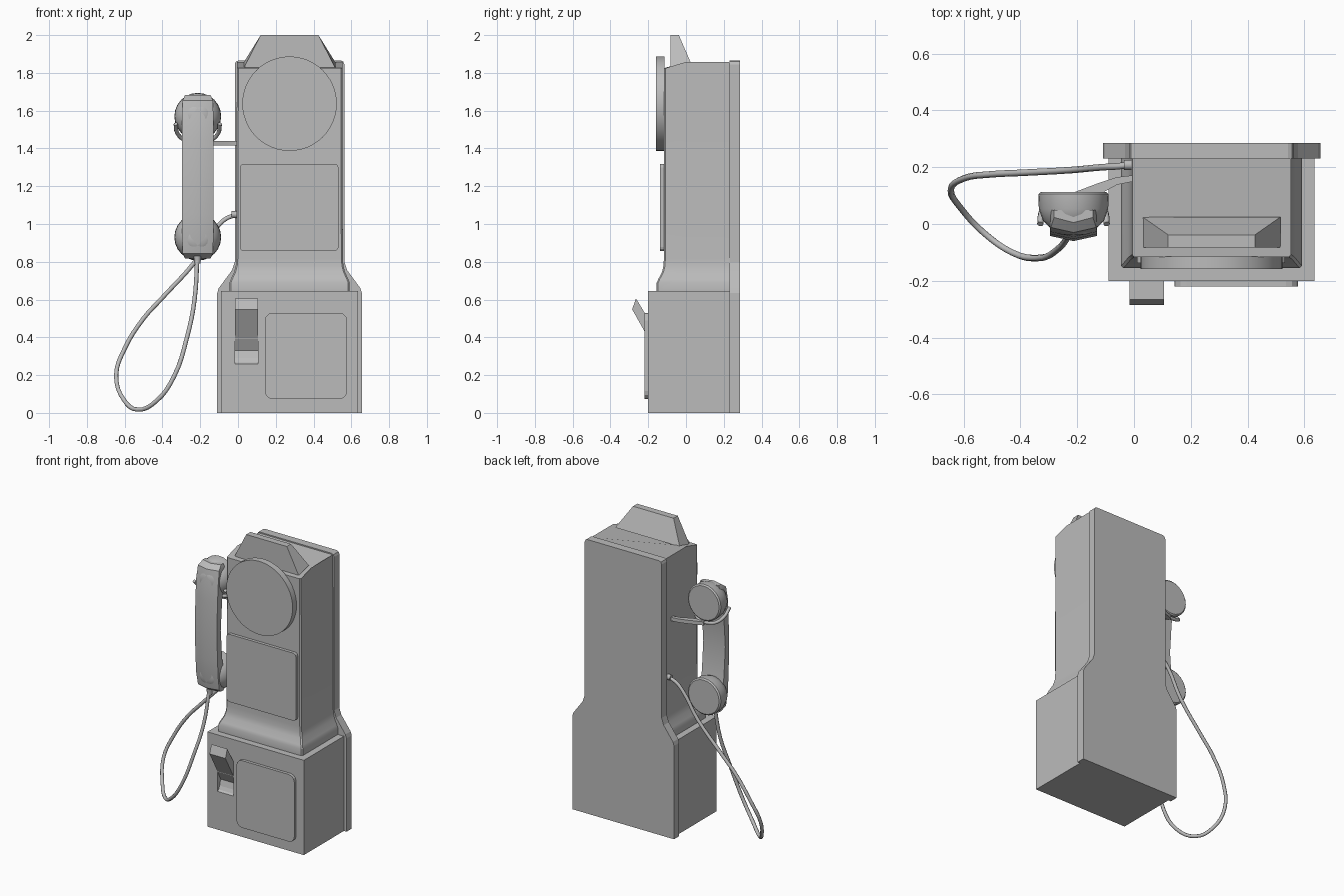
import bpy, bmesh, math
from mathutils import Vector

cube = bpy.data.objects.get("Cube")
if cube:
    bpy.data.objects.remove(cube, do_unlink=True)

CX = 0.273  # centre line of the cabinet

grey = bpy.data.materials.new("plain grey")
grey.use_nodes = True
grey.diffuse_color = (0.5, 0.5, 0.5, 1)
grey.node_tree.nodes["Principled BSDF"].inputs["Base Color"].default_value = (0.5, 0.5, 0.5, 1)


def finish(name, bm, smooth=None):
    bmesh.ops.recalc_face_normals(bm, faces=bm.faces)
    mesh = bpy.data.meshes.new(name)
    bm.to_mesh(mesh)
    bm.free()
    mesh.materials.append(grey)
    ob = bpy.data.objects.new(name, mesh)
    bpy.context.collection.objects.link(ob)
    if smooth:
        bpy.ops.object.select_all(action="DESELECT")
        ob.select_set(True)
        bpy.context.view_layer.objects.active = ob
        bpy.ops.object.shade_smooth_by_angle(angle=math.radians(smooth))
    return ob


def loft(name, rings, smooth=None):
    """Closed solid through rings with equal point counts."""
    bm = bmesh.new()
    loops = [[bm.verts.new(p) for p in ring] for ring in rings]
    n = len(loops[0])
    for a, b in zip(loops, loops[1:]):
        for i in range(n):
            bm.faces.new((a[i], a[(i + 1) % n], b[(i + 1) % n], b[i]))
    bm.faces.new(loops[0])
    bm.faces.new(loops[-1])
    return finish(name, bm, smooth)


def front_plate(name, outline, y0, y1):
    return loft(name, [[(x, y, z) for x, z in outline] for y in (y0, y1)])


def side_prism(name, outline, x0, x1, smooth=None):
    return loft(name, [[(x, y, z) for y, z in outline] for x in (x0, x1)], smooth)


def rounded(x0, x1, z0, z1, r, steps):
    pts = []
    corners = ((x1 - r, z1 - r), (x0 + r, z1 - r), (x0 + r, z0 + r), (x1 - r, z0 + r))
    for q, (x, z) in enumerate(corners):
        for s in range(steps + 1):
            a = math.pi / 2 * (q + s / steps)
            pts.append((x + r * math.cos(a), z + r * math.sin(a)))
    return pts


def tube(name, points, radius, sides=2):
    cu = bpy.data.curves.new(name, "CURVE")
    cu.dimensions = "3D"
    cu.bevel_depth = radius
    cu.bevel_resolution = sides
    cu.resolution_u = 4
    cu.use_fill_caps = True
    sp = cu.splines.new("BEZIER")
    sp.bezier_points.add(len(points) - 1)
    for bp, p in zip(sp.bezier_points, points):
        bp.co = p
        bp.handle_left_type = bp.handle_right_type = "AUTO"
    cu.materials.append(grey)
    ob = bpy.data.objects.new(name, cu)
    bpy.context.collection.objects.link(ob)
    return ob


def lathe(name, profile, centre, axis, sides=24, smooth=35):
    """Rings of (offset along axis, radius)."""
    turn = Vector(axis).to_track_quat("Z", "Y")
    rings = []
    for d, r in profile:
        rings.append([Vector(centre) + turn @ Vector((
            r * math.cos(2 * math.pi * i / sides), r * math.sin(2 * math.pi * i / sides), d))
            for i in range(sides)])
    return loft(name, rings, smooth)


# Back plate with flared shoulders
half = [(0.383, 0), (0.383, 0.635), (0.375, 0.66), (0.305, 0.755), (0.29, 0.80),
        (0.29, 1.845), (0.284, 1.86), (0.27, 1.866)]
front_plate("back_plate", [(CX + w, z) for w, z in half]
            + [(CX - w, z) for w, z in reversed(half)], 0.23, 0.286)

# Lower cabinet with coin pocket
lower = side_prism("lower_cabinet", [(-0.2, 0), (0.23, 0), (0.23, 0.645), (-0.2, 0.645)], -0.09, 0.636)
pocket = side_prism("pocket_cutter", [(-0.25, 0.26), (-0.2, 0.26), (-0.187, 0.268), (-0.176, 0.29),
                                      (-0.165, 0.33), (-0.203, 0.40), (-0.25, 0.40)], -0.015, 0.105)
pocket.hide_render = True
pocket.hide_set(True)
cut = lower.modifiers.new("coin pocket", "BOOLEAN")
cut.object = pocket
cut.operation = "DIFFERENCE"
cut.solver = "EXACT"
side_prism("coin_return_flap", [(-0.285, 0.548), (-0.265, 0.606), (-0.195, 0.49), (-0.195, 0.388)],
           -0.015, 0.105)

# Upper body: concave skirt rising to a straight case with a sloping brow
rings = []
for w, y, z in ((0.318, -0.155, 0.645), (0.318, -0.155, 0.69), (0.310, -0.146, 0.71),
                (0.294, -0.127, 0.745), (0.285, -0.119, 0.78), (0.282, -0.117, 0.82),
                (0.279, -0.117, None)):
    b = 0.008
    ring = [(CX - w, 0.23), (CX - w, 0.0), (CX - w, y + b), (CX - w + b, y),
            (CX + w - b, y), (CX + w, y + b), (CX + w, 0.0), (CX + w, 0.23)]
    rings.append([(px, py, z or (1.858 if py > -0.01 else 1.825)) for px, py in ring])
loft("upper_body", rings, 30)

# Top hood
loft("top_hood", [[(CX - w, f, z0), (CX + w, f, z0), (CX + w, b, z1), (CX - w, b, z1)]
                  for w, f, b, z0, z1 in ((0.243, -0.083, 0.025, 1.825, 1.855),
                                          (0.153, -0.083, -0.038, 2.0, 2.0))])

# Dial and front panels
lathe("dial", [(0, 0.25), (0.044, 0.25)], (CX, -0.115, 1.637), (0, -1, 0), 48)
front_plate("middle_panel", rounded(0.01, 0.532, 0.858, 1.318, 0.02, 3), -0.138, -0.11)
front_plate("lower_panel", rounded(0.142, 0.578, 0.073, 0.53, 0.042, 3), -0.22, -0.195)

# Handset grip: bowed sweep with a faceted front
HX = -0.213
rings = []
for z, front, back, w in ((0.818, 0.005, 0.05, 0.068), (0.845, -0.03, 0.05, 0.08),
                          (0.93, -0.045, 0.04, 0.083), (1.05, -0.053, 0.015, 0.083),
                          (1.25, -0.06, 0.0, 0.083), (1.45, -0.053, 0.015, 0.083),
                          (1.57, -0.045, 0.04, 0.083), (1.655, -0.03, 0.05, 0.08),
                          (1.682, 0.005, 0.05, 0.068)):
    rings.append([(HX - w, back, z), (HX - w, front + 0.018, z), (HX, front, z),
                  (HX + w, front + 0.018, z), (HX + w, back, z)])
loft("handset_grip", rings, 25)

# Ear and mouth cups
for name, z in (("ear_cup", 1.57), ("mouth_cup", 0.93)):
    lathe(name, [(0, 0.115), (0.008, 0.124), (0.06, 0.122), (0.1, 0.108),
                 (0.13, 0.08), (0.15, 0.045)], (HX, 0.113, z), (0, -1, 0))

# Hook arm and fork under the ear cup
def strip(name, pts, h):
    rings = [[(x0, y0, z - h), (x1, y1, z - h), (x1, y1, z + h), (x0, y0, z + h)]
             for x0, y0, x1, y1, z in pts]
    return loft(name, rings, 40)

strip("hook_arm", [(0.0, 0.15, 0.0, 0.172, 1.428), (-0.06, 0.138, -0.06, 0.165, 1.428),
                   (-0.12, 0.105, -0.12, 0.146, 1.428), (-0.21, 0.085, -0.21, 0.112, 1.428)], 0.012)
for side, name in ((-1, "hook_prong_right"), (1, "hook_prong_left")):
    tube(name, [(HX, 0.095, 1.43), (HX + side * 0.07, 0.085, 1.445),
                (HX + side * 0.108, 0.05, 1.48), (HX + side * 0.117, 0.0, 1.53)], 0.011)

# Cord and its collars
tube("cord", [(0, 0.21, 1.05), (-0.06, 0.203, 1.03), (-0.11, 0.2, 0.985), (-0.22, 0.19, 0.81),
              (-0.4, 0.18, 0.61), (-0.5, 0.175, 0.5), (-0.6, 0.16, 0.34), (-0.645, 0.12, 0.2),
              (-0.605, 0.05, 0.07), (-0.53, -0.03, 0.017), (-0.43, -0.1, 0.065),
              (-0.34, -0.12, 0.19), (-0.27, -0.09, 0.4), (-0.23, -0.04, 0.6),
              (-0.215, 0.0, 0.83)], 0.0115)
lathe("cord_collar", [(0, 0.018), (0.035, 0.018)], (0, 0.208, 1.05), (-1, 0, 0), 12)
lathe("handset_collar", [(0, 0.02), (0.04, 0.016)], (-0.215, 0.002, 0.83), (0, 0, -1), 12)
